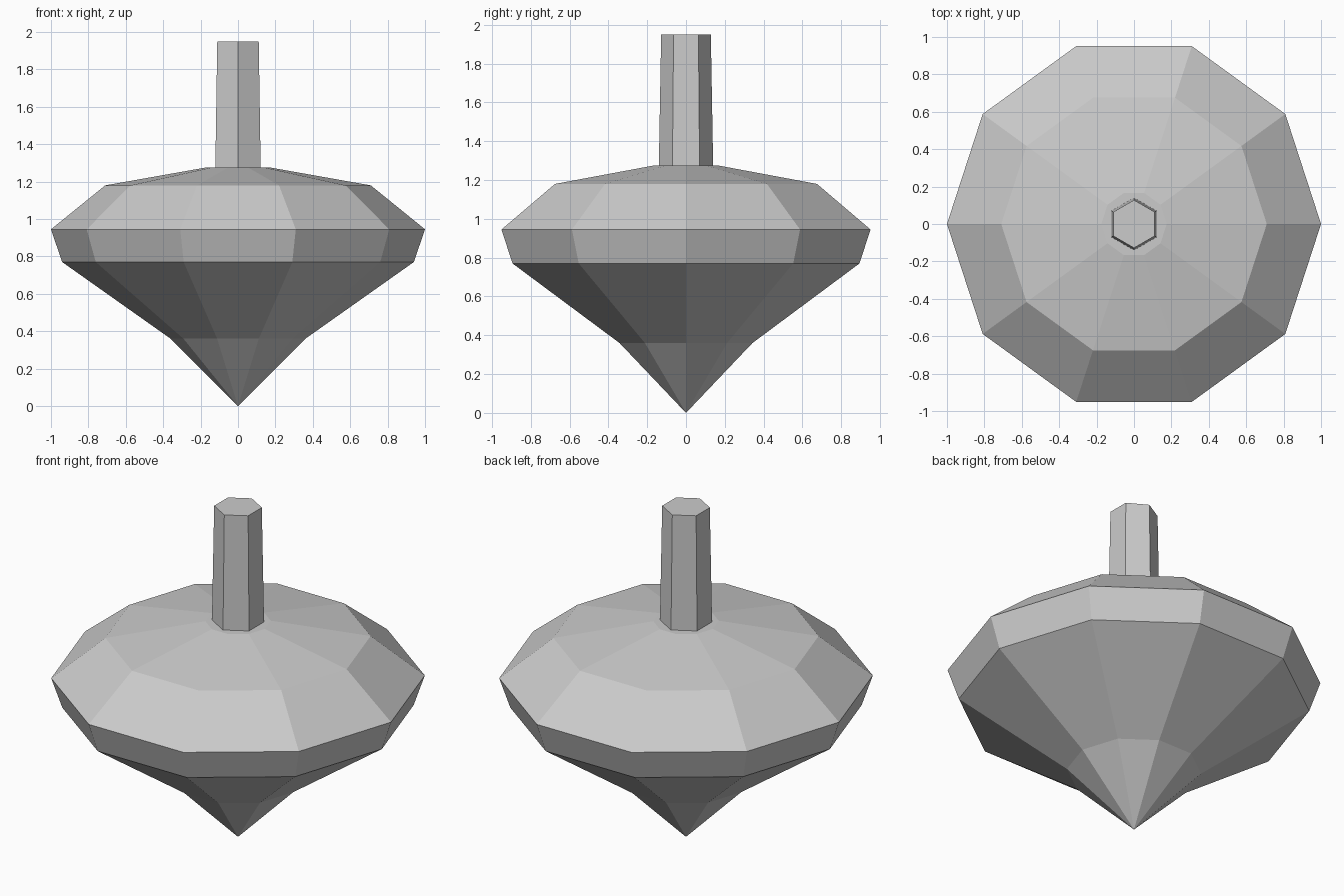
import bpy
import bmesh
from math import cos, sin, tau

cube = bpy.data.objects.get("Cube")
if cube:
    bpy.data.objects.remove(cube, do_unlink=True)

grey = bpy.data.materials.new("plain grey")
grey.use_nodes = True
colour = (0.6, 0.6, 0.6, 1)
grey.diffuse_color = colour
grey.node_tree.nodes["Principled BSDF"].inputs["Base Color"].default_value = colour


def lathe(name, profile, sides, turn=0.0):
    """Faceted solid of revolution from (radius, height) pairs, bottom to top."""
    bm = bmesh.new()
    rings = []
    for r, z in profile:
        count = sides if r > 0 else 1
        rings.append([bm.verts.new((r * cos(tau * (i + turn) / sides),
                                    r * sin(tau * (i + turn) / sides), z))
                      for i in range(count)])
    for low, high in zip(rings, rings[1:]):
        for i in range(sides):
            j = (i + 1) % sides
            if len(low) == 1:
                bm.faces.new((low[0], high[j], high[i]))
            else:
                bm.faces.new((low[i], low[j], high[j], high[i]))
    # Close the open ends
    bm.faces.new(rings[-1])
    if len(rings[0]) > 1:
        bm.faces.new(rings[0][::-1])
    bmesh.ops.recalc_face_normals(bm, faces=bm.faces)
    mesh = bpy.data.meshes.new(name)
    bm.to_mesh(mesh)
    bm.free()
    mesh.materials.append(grey)
    obj = bpy.data.objects.new(name, mesh)
    bpy.context.collection.objects.link(obj)
    return obj


# Ten-sided body: pointed tip, flared underside, rim band and shallow crown
lathe("spinning_body", [(0, 0), (0.36, 0.36), (0.94, 0.77), (1, 0.945),
                        (0.71, 1.18), (0.175, 1.275)], 10)

# Six-sided tapered handle with corners towards front and back
lathe("handle", [(0.14, 1.27), (0.128, 1.95)], 6, turn=0.5)
